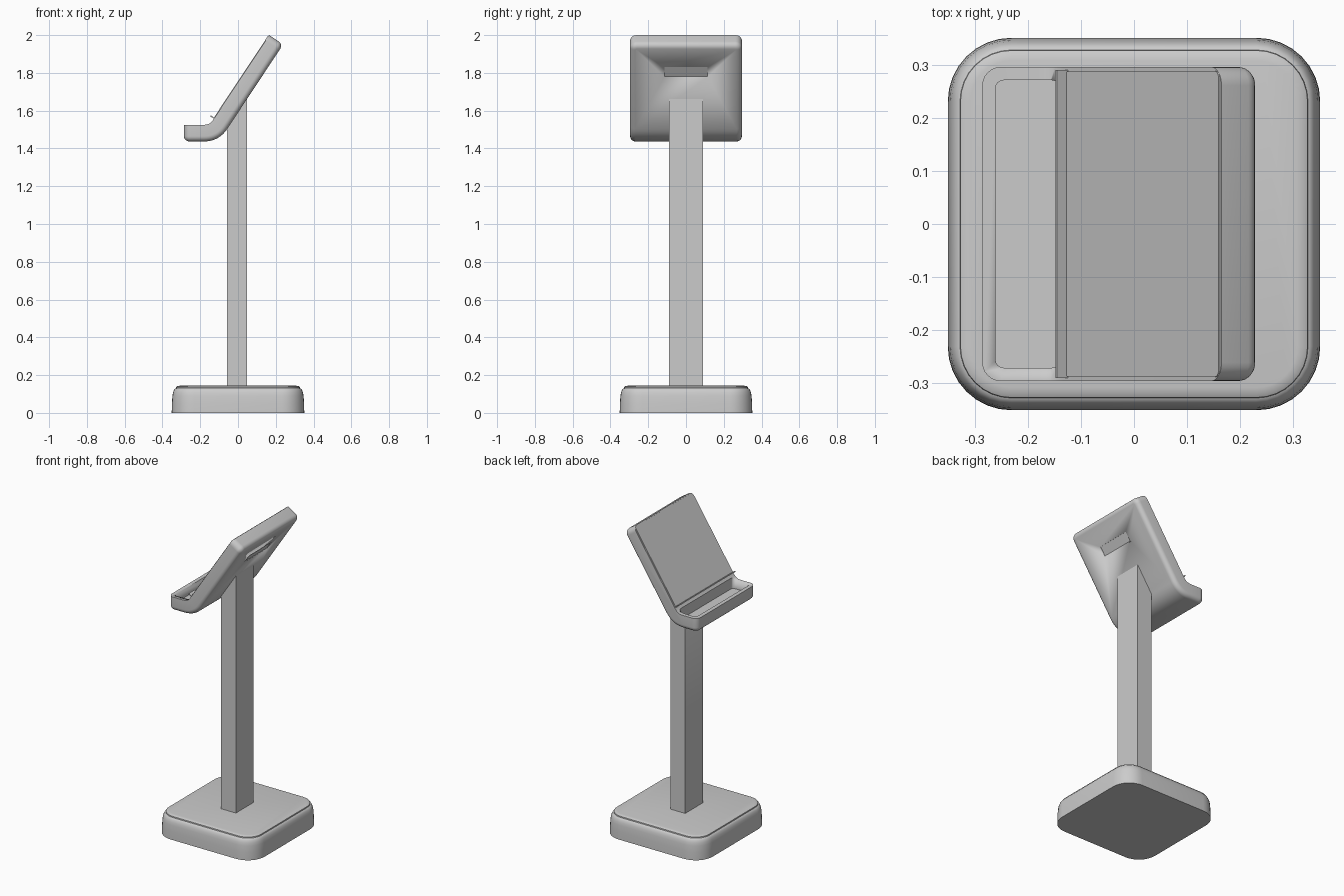
import bpy, bmesh, math
from mathutils import Vector

if "Cube" in bpy.data.objects:
    bpy.data.objects.remove(bpy.data.objects["Cube"])

ANG = math.radians(56.5)
D = Vector((math.cos(ANG), 0, math.sin(ANG)))      # up the slope
N = Vector((-math.sin(ANG), 0, math.cos(ANG)))     # out of the screen
TIP = Vector((0.165, 0, 2.0))                      # upper front corner of the head
THICK = 0.089


def finish(bm, name, angle=35):
    bmesh.ops.recalc_face_normals(bm, faces=bm.faces[:])
    me = bpy.data.meshes.new(name)
    bm.to_mesh(me)
    bm.free()
    ob = bpy.data.objects.new(name, me)
    bpy.context.collection.objects.link(ob)
    bpy.ops.object.select_all(action='DESELECT')
    ob.select_set(True)
    bpy.context.view_layer.objects.active = ob
    bpy.ops.object.shade_smooth_by_angle(angle=math.radians(angle))
    return ob


def extrude_profile(pts, w):
    """Prism from an xz profile, spanning y = -w..w."""
    bm = bmesh.new()
    a = [bm.verts.new((p[0], -w, p[1])) for p in pts]
    b = [bm.verts.new((p[0], w, p[1])) for p in pts]
    bm.faces.new(a)
    bm.faces.new(b[::-1])
    for i in range(len(pts)):
        j = (i + 1) % len(pts)
        bm.faces.new((a[i], b[i], b[j], a[j]))
    bmesh.ops.recalc_face_normals(bm, faces=bm.faces[:])
    return bm


def bevel(bm, edges, r, seg):
    bmesh.ops.bevel(bm, geom=edges, offset=r, segments=seg, profile=0.5,
                    affect='EDGES', clamp_overlap=True)


def slope(t, h):
    """Point t below the tip along the slope and h above the front plane."""
    p = TIP - D * t + N * h
    return (p.x, p.z)


def slope_box(t0, t1, h0, h1, w):
    return extrude_profile([slope(t0, h0), slope(t1, h0), slope(t1, h1), slope(t0, h1)], w)


def fillet(p0, p1, p2, n=8):
    out = []
    for i in range(n + 1):
        t = i / n
        out.append(tuple((1 - t) ** 2 * a + 2 * t * (1 - t) * b + t * t * c
                         for a, b, c in zip(p0, p1, p2)))
    return out


def cut(ob, cutter):
    m = ob.modifiers.new("cut", 'BOOLEAN')
    m.object = cutter
    m.solver = 'EXACT'
    cutter.hide_render = True
    cutter.hide_set(True)


def ring(bm, half, r, z, n=8):
    vs = []
    for k, (sx, sy) in enumerate(((1, 1), (-1, 1), (-1, -1), (1, -1))):
        for i in range(n + 1):
            a = math.pi / 2 * (k + i / n)
            vs.append(bm.verts.new((sx * (half - r) + r * math.cos(a),
                                    sy * (half - r) + r * math.sin(a), z)))
    return vs


# base: stacked rounded squares with a small step under the top plate
bm = bmesh.new()
layers = [(0.351, 0), (0.350, 0.05), (0.347, 0.09), (0.344, 0.108), (0.339, 0.121),
          (0.333, 0.129), (0.328, 0.131), (0.327, 0.138), (0.320, 0.142), (0.308, 0.144)]
rings = [ring(bm, h, 0.12 - (0.351 - h), z) for h, z in layers]
for lo, hi in zip(rings, rings[1:]):
    for i in range(len(lo)):
        j = (i + 1) % len(lo)
        bm.faces.new((lo[i], lo[j], hi[j], hi[i]))
bm.faces.new(rings[0][::-1])
bm.faces.new(rings[-1])
finish(bm, "base")

# post, its top cut to the slope and sunk slightly into the head
back = lambda x: 1.665 + (x - 0.05) * math.tan(ANG) + 0.02
post = [(-0.057, 0.13), (0.048, 0.13), (0.048, back(0.048)), (-0.057, back(-0.057))]
finish(extrude_profile(post, 0.09), "post")

# head: bent profile with flat tray at the bottom
bc = slope(0, -THICK)
zt, zb, xl = 1.525, 1.437, -0.286
tan = math.tan(ANG)
fx = TIP.x - (TIP.z - zt) / tan          # front bend
bx = bc[0] - (bc[1] - zb) / tan          # back bend
front = fillet((fx + D.x * 0.03, zt + D.z * 0.03), (fx, zt), (fx - 0.03, zt), 5)
rear = fillet((bx - 0.08, zb), (bx, zb), (bx + D.x * 0.08, zb + D.z * 0.08), 10)
profile = [(TIP.x, TIP.z)] + front + [(xl, zt), (xl, zb)] + rear + [bc]
bm = extrude_profile(profile, 0.296)
ends = []
for e in bm.edges:
    v = e.verts[1].co - e.verts[0].co
    mid = (e.verts[0].co + e.verts[1].co) / 2
    if abs(v.y) < 1e-5 and (mid.x < xl + 0.001 or mid.z > 1.96):
        ends.append(e)
bevel(bm, ends, 0.035, 6)
bm.normal_update()
is_back = lambda f: abs(f.normal.y) < 0.01 and f.normal.z < -0.3
rim = [e for e in bm.edges if sum(is_back(f) for f in e.link_faces) == 1]
bevel(bm, rim, 0.028, 5)
head = finish(bm, "head")

# recess in the tray
bm = extrude_profile([(-0.261, 1.472), (-0.14, 1.472), (-0.14, 1.62), (-0.261, 1.62)], 0.271)
bevel(bm, [e for e in bm.edges if abs(e.verts[0].co.z - e.verts[1].co.z) > 0.1], 0.015, 4)
cut(head, finish(bm, "tray_cutter"))

# shallow slot on the back
tc = (1.951 - 1.805) / D.z
cut(head, finish(slope_box(tc - 0.03, tc + 0.03, -THICK - 0.02, -THICK + 0.004, 0.115),
                 "slot_cutter"))

# screen panel and the thin lip along its lower edge
bm = slope_box(0.006, 0.53, -0.01, 0.003, 0.288)
bevel(bm, [e for e in bm.edges if abs(e.verts[0].co.y - e.verts[1].co.y) < 1e-5
           and e.calc_length() < 0.1], 0.012, 4)
finish(bm, "screen")
finish(slope_box(0.525, 0.531, -0.01, 0.024, 0.29), "screen_lip")
